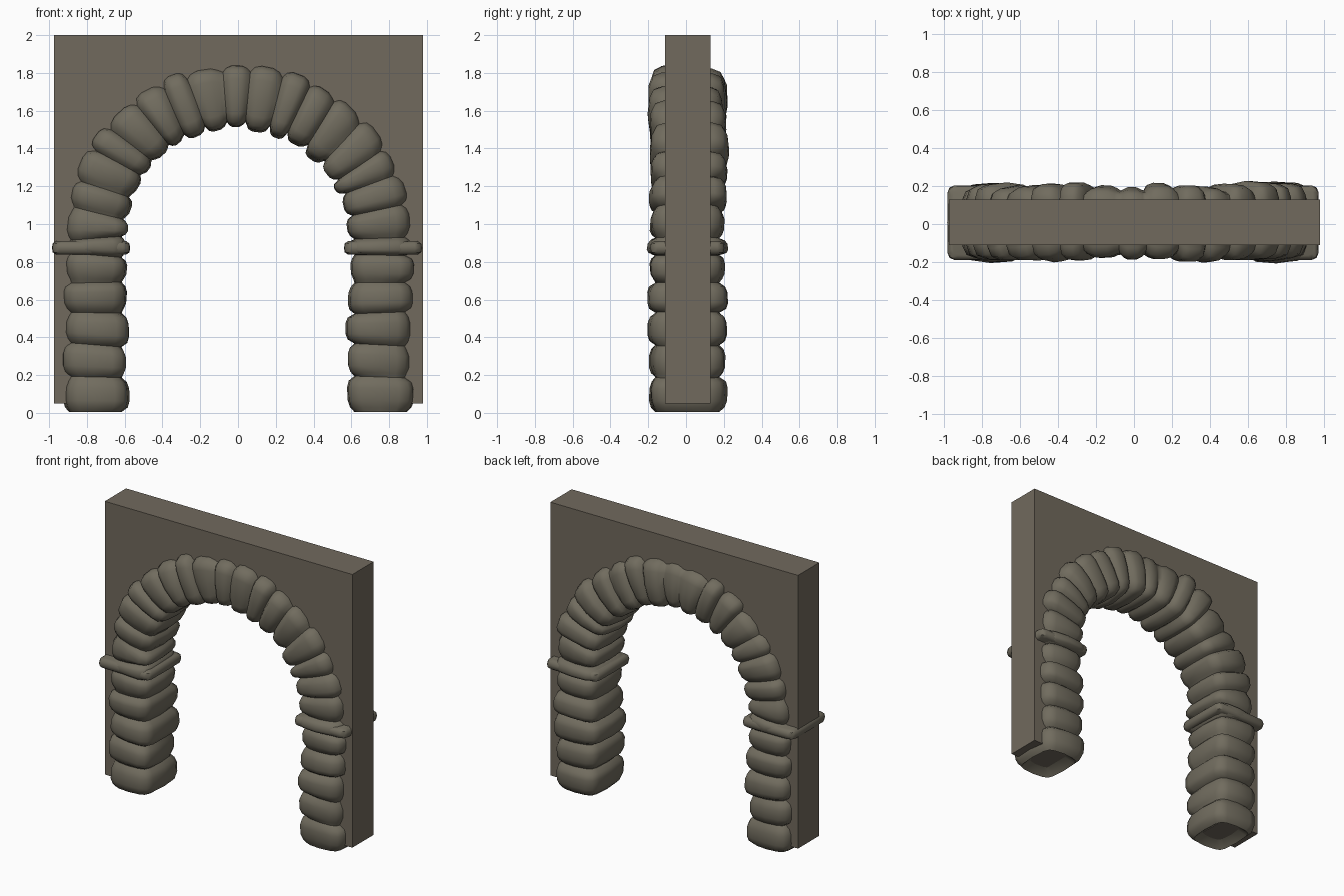
import bpy, bmesh, math, random

if "Cube" in bpy.data.objects:
    bpy.data.objects.remove(bpy.data.objects["Cube"])
random.seed(7)

def material(name, rgb):
    m = bpy.data.materials.new(name)
    m.diffuse_color = (*rgb, 1)
    m.use_nodes = True
    m.node_tree.nodes["Principled BSDF"].inputs["Base Color"].default_value = m.diffuse_color
    return m

wall_mat = material("wall brown grey", (0.165, 0.142, 0.110))
stone_mat = material("stone olive grey", (0.165, 0.150, 0.113))

R, SPRING, CY = 0.755, 0.925, 0.007
ARC = math.pi * R
TOTAL = 2 * SPRING + ARC

def finish(bm, name, mat, smooth=True):
    bmesh.ops.recalc_face_normals(bm, faces=bm.faces[:])
    me = bpy.data.meshes.new(name)
    bm.to_mesh(me)
    bm.free()
    me.materials.append(mat)
    ob = bpy.data.objects.new(name, me)
    bpy.context.collection.objects.link(ob)
    if smooth:
        bpy.ops.object.select_all(action='DESELECT')
        ob.select_set(True)
        bpy.context.view_layer.objects.active = ob
        bpy.ops.object.shade_smooth_by_angle(angle=math.radians(48))
    return ob

def section(hw, hd, c, bulge=0.008):
    """Rounded rectangle, 16 points, with slightly bulged sides."""
    pts = []
    for k in range(4):
        sx, sy = [(1, 1), (-1, 1), (-1, -1), (1, -1)][k]
        for a in (0, 45, 90):
            t = math.radians(a + 90 * k)
            pts.append((sx * (hw - c) + c * math.cos(t), sy * (hd - c) + c * math.sin(t)))
        pts.append([(0, hd + bulge), (-hw - bulge, 0), (0, -hd - bulge), (hw + bulge, 0)][k])
    return pts

def loft(rings, name, mat):
    bm = bmesh.new()
    vs = [[bm.verts.new(p) for p in ring] for ring in rings]
    n = len(vs[0])
    for a, b in zip(vs, vs[1:]):
        for i in range(n):
            bm.faces.new((a[i], a[(i + 1) % n], b[(i + 1) % n], b[i]))
    bm.faces.new(vs[0])
    bm.faces.new(vs[-1])
    return finish(bm, name, mat)

def on_path(s, u, v):
    """Point at length s along the left pillar, arch, right pillar."""
    r = R + u
    if s < SPRING:
        return (-r, CY + v, s)
    if s > SPRING + ARC:
        return (r, CY + v, TOTAL - s)
    a = math.pi - (s - SPRING) / R
    return (r * math.cos(a), CY + v, SPRING + r * math.sin(a))

# wall slab with an arched opening hidden behind the stones
bm = bmesh.new()
ri, base = 0.68, 0.05
inner = [(-ri, base)] + [(-ri * math.cos(math.pi * i / 32), SPRING + ri * math.sin(math.pi * i / 32))
                         for i in range(33)] + [(ri, base)]
outline = [(0.98, base), (0.98, 2.0), (-0.975, 2.0), (-0.975, base)]
face = bm.faces.new([bm.verts.new((x, -0.11, z)) for x, z in inner + outline])
ext = bmesh.ops.extrude_face_region(bm, geom=[face])
for v in [g for g in ext["geom"] if isinstance(g, bmesh.types.BMVert)]:
    v.co.y = 0.13
finish(bm, "wall", wall_mat, smooth=False)

# joints between the stones along the path
pillar = [0.005, 0.19, 0.36, 0.53, 0.69, 0.835]
N = 17
joints = pillar + [SPRING + ARC * i / N + (random.uniform(-.018, .018) if 0 < i < N else 0)
                   for i in range(N + 1)]
joints += [TOTAL - s for s in reversed(pillar)]
tilts = [0 if s < 0.1 or s > TOTAL - 0.1 else random.uniform(-0.09, 0.09) for s in joints]

# stone surround: each stone swells between two grooves
base_sec = lambda ins: section(0.162 - ins, 0.192 - ins, max(0.065 - ins * 0.4, 0.02))
rings = [[on_path(0.055, u, v) for u, v in base_sec(0.085)]]
for j in range(len(joints) - 1):
    s0, s1 = joints[j], joints[j + 1]
    du, dv = random.uniform(-.009, .009), random.uniform(-.007, .007)
    grow = random.uniform(-.006, .009)
    p1, p2 = random.uniform(0, 6.28), random.uniform(0, 6.28)
    slope = random.uniform(-.014, .014)
    steps = [(0, .031), (.13, .011), (.32, 0), (.68, 0), (.87, .011)]
    if j == len(joints) - 2:
        steps.append((1, .031))
    for t, ins in steps:
        w = 0 if t in (0, 1) else 1
        tilt = tilts[j] * (1 - t) + tilts[j + 1] * t
        ring = []
        for u, v in base_sec(ins - w * (grow + slope * (t - .5))):
            th = math.atan2(v, u)
            k = 1 + w * (.025 * math.cos(2 * th + p1) + .022 * math.cos(3 * th + p2))
            ring.append(on_path(s0 + (s1 - s0) * t + tilt * u, u * k + w * du, v * k + w * dv))
        rings.append(ring)
rings.append([on_path(TOTAL - 0.055, u, v) for u, v in base_sec(0.085)])
loft(rings, "stone_surround", stone_mat)

# capital bands at the top of each pillar
for side, cx in (("left", -0.778), ("right", 0.768)):
    rings = []
    for z, ins in ((.838, .022), (.850, .004), (.873, 0), (.897, .004), (.910, .022)):
        rings.append([(cx + u, CY + v, z + (-.012 * math.exp(-(u / .06) ** 2) if side == "right" and z > .88 else 0))
                      for u, v in section(0.205 - ins, 0.196 - ins, 0.035, 0.002)])
    loft(rings, side + "_capital_band", stone_mat)
